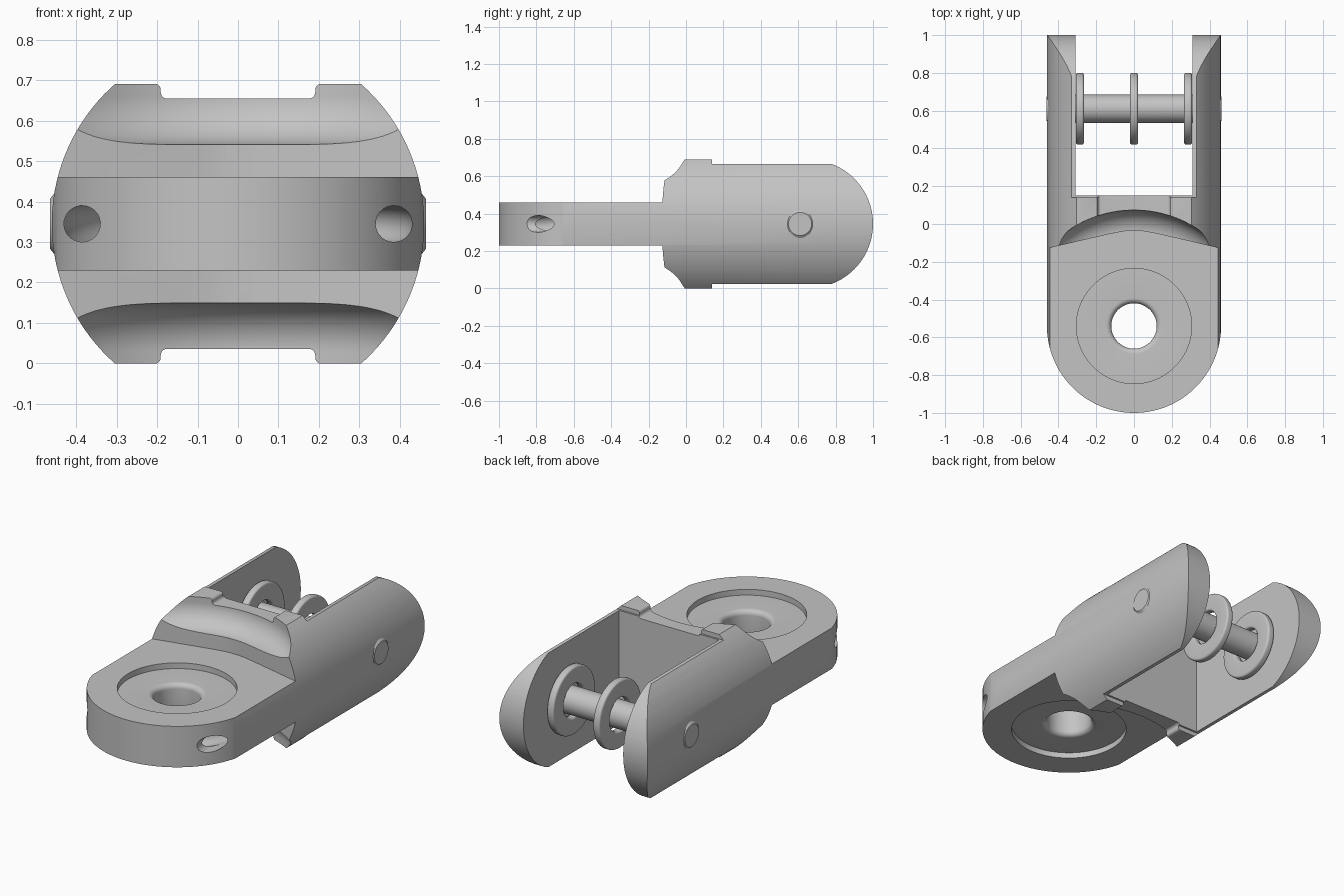
import bpy, bmesh
from math import sin, cos, pi, radians, atan2
from mathutils import Matrix, Vector

R = 0.46          # body radius
MID = 0.345       # centre height
EYE = -0.54       # y of the eye centre
PIN = 0.61        # y of the pin centre

if "Cube" in bpy.data.objects:
    bpy.data.objects.remove(bpy.data.objects["Cube"], do_unlink=True)

grey = bpy.data.materials.new("steel grey")
grey.use_nodes = True
grey.diffuse_color = (0.55, 0.55, 0.55, 1)
grey.node_tree.nodes["Principled BSDF"].inputs["Base Color"].default_value = grey.diffuse_color


def arc(cx, cy, r, a0, a1, n):
    angles = [radians(a0 + (a1 - a0) * i / n) for i in range(n + 1)]
    return [(cx + r * cos(a), cy + r * sin(a)) for a in angles]


def flip_u(pts):
    return [(-u, v) for u, v in reversed(pts)]


def flip_z(pts):
    return [(u, 2 * MID - v) for u, v in reversed(pts)]


def make(name, bm):
    bmesh.ops.remove_doubles(bm, verts=bm.verts, dist=1e-5)
    bmesh.ops.recalc_face_normals(bm, faces=bm.faces)
    mesh = bpy.data.meshes.new(name)
    bm.to_mesh(mesh)
    bm.free()
    mesh.materials.append(grey)
    ob = bpy.data.objects.new(name, mesh)
    bpy.context.collection.objects.link(ob)
    return ob


def prism(name, pts, axis, a, b):
    """Extrude a 2D outline along an axis from a to b."""
    place = {"x": lambda u, v: (a, u, v),
             "y": lambda u, v: (u, a, v),
             "z": lambda u, v: (u, v, a)}[axis]
    bm = bmesh.new()
    face = bm.faces.new([bm.verts.new(place(u, v)) for u, v in pts])
    new = bmesh.ops.extrude_face_region(bm, geom=[face])["geom"]
    step = Vector([b - a if axis == k else 0 for k in "xyz"])
    bmesh.ops.translate(bm, vec=step, verts=[g for g in new if isinstance(g, bmesh.types.BMVert)])
    return make(name, bm)


def lathe(name, pts, centre, along_x=False, closed=False, steps=96):
    """Spin a (radius, height) profile round the z or x axis."""
    bm = bmesh.new()
    vs = [bm.verts.new((r, 0, h)) for r, h in pts]
    pairs = list(zip(vs, vs[1:])) + ([(vs[-1], vs[0])] if closed else [])
    edges = [bm.edges.new(p) for p in pairs]
    bmesh.ops.spin(bm, geom=vs + edges, cent=(0, 0, 0), axis=(0, 0, 1),
                   angle=2 * pi, steps=steps, use_merge=True)
    turn = Matrix.Rotation(pi / 2, 4, "Y") if along_x else Matrix()
    bm.transform(Matrix.Translation(centre) @ turn)
    return make(name, bm)


def combine(target, cutter, operation="DIFFERENCE"):
    mod = target.modifiers.new("cut", "BOOLEAN")
    mod.operation = operation
    mod.solver = "EXACT"
    mod.object = cutter
    select(target)
    bpy.ops.object.modifier_apply(modifier=mod.name)
    bpy.data.objects.remove(cutter, do_unlink=True)


def select(ob):
    bpy.ops.object.select_all(action="DESELECT")
    ob.select_set(True)
    bpy.context.view_layer.objects.active = ob


# Body: round bar trimmed by its side profile and its plan
body = prism("link_body", arc(0, MID, R, 1, 361 - 360 / 128, 127), "y", -1.1, 1.1)
tip_r = 0.343
tip_a = 69
lower = [(-1.2, 0), (0.14, 0), (0.14, 0.025)]
tip = arc(1 - tip_r, MID, tip_r, -tip_a, tip_a, 40)
combine(body, prism("side_trim", lower + tip + flip_z(lower), "x", -0.7, 0.7), "INTERSECT")
plan = arc(0, EYE + 0.001, R + 0.001, 180, 360, 72) + [(0.6, EYE), (0.6, 1.2), (-0.6, 1.2), (-0.6, EYE)]
combine(body, prism("plan_trim", plan, "z", -0.3, 1.1), "INTERSECT")

# Tongue: cut away above and below, up to the pointed shoulder wall
wall = [(0.6, -0.162), (0.13, -0.053), (0.07, -0.041), (0.03, -0.036)]
shoulder = wall + flip_u(wall) + [(-0.6, -1.3), (0.6, -1.3)]
combine(body, prism("tongue_top", shoulder, "z", 0.46, 1.0))
combine(body, prism("tongue_bottom", shoulder, "z", 0.23, -0.3))

# Hollow curved shoulders, swept round the eye
hollow = [(0, 0.54)] + arc(0.494, 0.66, 0.12, -90, 0, 16) + [(0.614, 0.95), (0, 0.95)]
for part in (hollow, flip_z(hollow)):
    combine(body, lathe("shoulder_hollow", part, (0, EYE, 0), steps=128))

# Shallow slot with rounded corners across both shoulders
side = arc(0.175, 0.67, 0.016, -90, 0, 5) + arc(0.206, 0.676, 0.015, 180, 90, 5) + [(0.206, 0.9)]
slot = side + flip_u(side)
for part in (slot, flip_z(slot)):
    combine(body, prism("shoulder_slot", part, "y", -0.5, 0.3))

# Fork gap
gap = [(-0.31, 0.15), (0.31, 0.15), (0.31, 1.3), (-0.31, 1.3)]
combine(body, prism("fork_gap", gap, "z", -0.3, 1.1))

# Eye: round recess on both faces and a hole with rounded lips
eye = [(0, 1), (0.305, 1), (0.305, 0.428)] + arc(0.148, 0.4, 0.028, 90, 180, 8)
combine(body, lathe("eye_cutter", eye + flip_z(eye), (0, EYE, 0)))

# Ring channel inside the tongue with two entry holes from the front
ring = arc(0.385, MID, 0.046, 0, 345, 23)
combine(body, lathe("ring_channel", ring, (0, EYE, 0), closed=True))
for s in (-1, 1):
    combine(body, prism("entry_hole", arc(s * 0.385, MID, 0.045, 4, 349, 23), "y", -1.2, -0.53))

# Cross pin with chamfered ends
half = [(0.075, 0.3), (0.077, 0.32), (0.077, 0.452), (0.062, 0.464), (0, 0.464)]
pin = [(r, -h) for r, h in reversed(half)] + half
parts = [body, lathe("cross_pin", pin, (0, PIN, MID), along_x=True, steps=64)]

# Three washers with rounded edges
c, e, t = 0.012, 0.0115, 0.021
washer = (arc(0.19 - c, t - e, e, 0, 90, 5) + arc(0.092 + c, t - e, e, 90, 180, 5)
          + arc(0.092 + c, e - t, e, 180, 270, 5) + arc(0.19 - c, e - t, e, 270, 360, 5))
for name, x in (("right_washer", -0.286), ("middle_washer", 0), ("left_washer", 0.286)):
    parts.append(lathe(name, washer, (x, PIN, MID), along_x=True, closed=True, steps=64))

for ob in parts:
    select(ob)
    bpy.ops.object.shade_smooth_by_angle(angle=radians(30))
